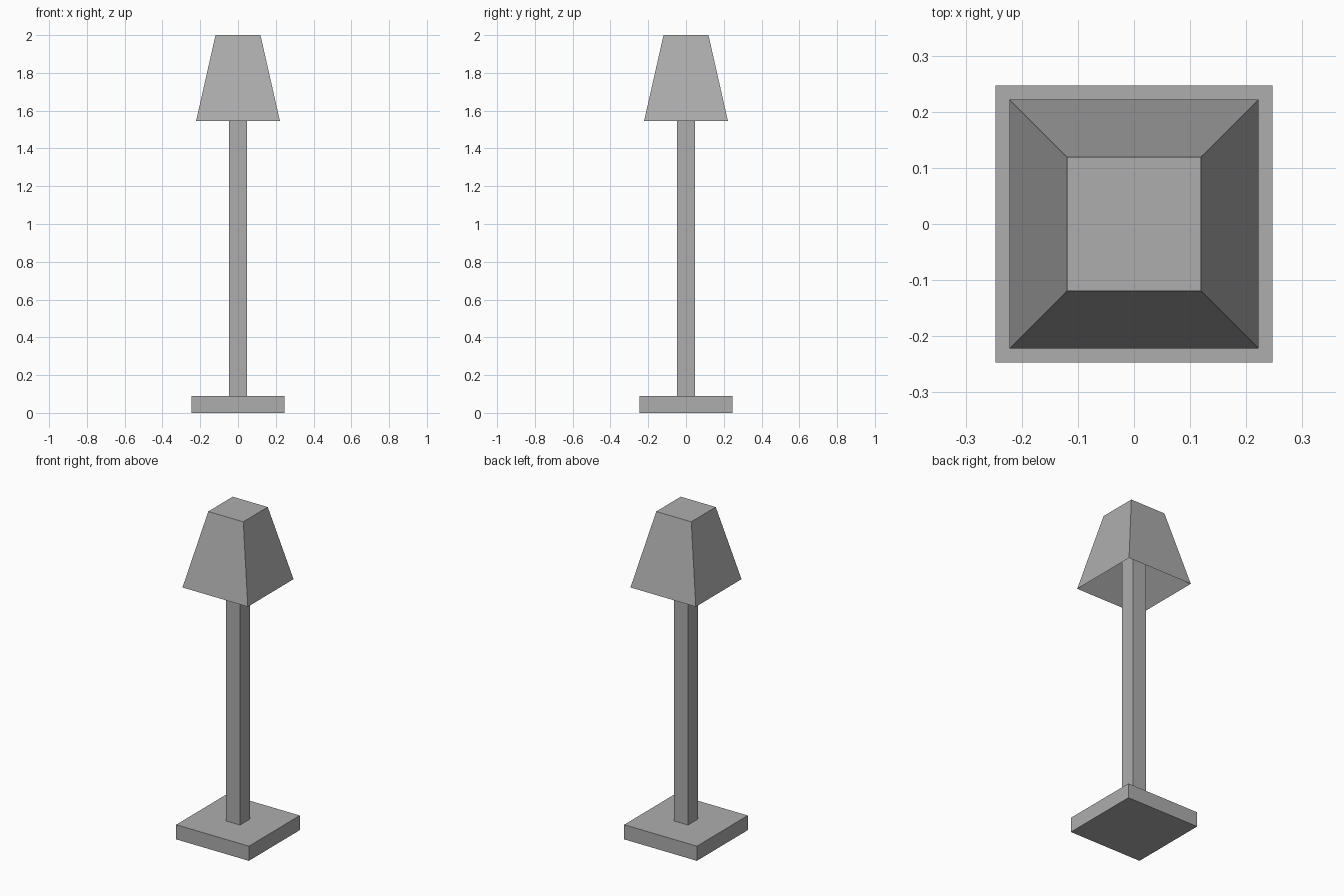
import bpy
import bmesh

cube = bpy.data.objects.get("Cube")
if cube:
    bpy.data.objects.remove(cube, do_unlink=True)

grey = bpy.data.materials.new("mid grey")
grey.use_nodes = True
GREY = (0.42, 0.42, 0.42, 1)
grey.diffuse_color = GREY
grey.node_tree.nodes["Principled BSDF"].inputs["Base Color"].default_value = GREY


def square_block(name, z0, z1, half0, half1, hollow=0):
    """Square prism or frustum, optionally with a pyramid hollow underneath."""
    bm = bmesh.new()
    rings = []
    for z, h in ((z0, half0), (z1, half1)):
        rings.append([bm.verts.new((sx * h, sy * h, z))
                      for sx, sy in ((-1, -1), (1, -1), (1, 1), (-1, 1))])
    low, high = rings
    for i in range(4):
        j = (i + 1) % 4
        bm.faces.new((low[i], low[j], high[j], high[i]))
    bm.faces.new(high)
    bottom = bm.faces.new(low[::-1])
    if hollow:
        centre = bmesh.ops.poke(bm, faces=[bottom])["verts"][0]
        centre.co.z += hollow
    mesh = bpy.data.meshes.new(name)
    bm.to_mesh(mesh)
    bm.free()
    mesh.materials.append(grey)
    obj = bpy.data.objects.new(name, mesh)
    bpy.context.collection.objects.link(obj)
    return obj


# Floor plate
square_block("base", 0, 0.09, 0.247, 0.247)
# Upright, running up into the shade
square_block("pole", 0.09, 1.85, 0.047, 0.047)
# Tapered shade, closed on top and hollowed from below
square_block("lamp_shade", 1.545, 2.0, 0.222, 0.119, hollow=0.25)
